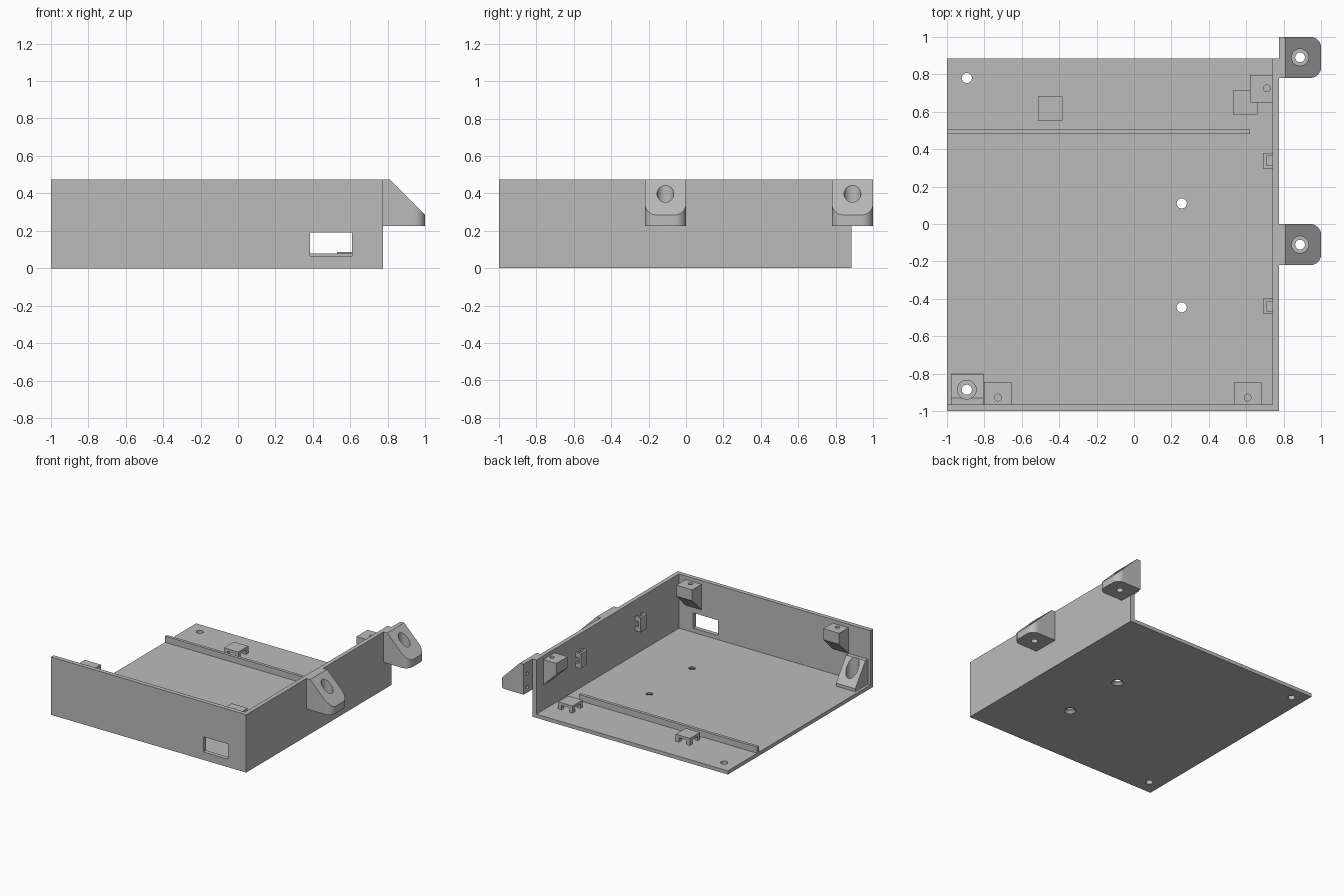
import bpy, bmesh, math
from mathutils import Matrix

if "Cube" in bpy.data.objects:
    bpy.data.objects.remove(bpy.data.objects["Cube"], do_unlink=True)

grey = bpy.data.materials.new("matte grey plastic")
grey.use_nodes = True
grey.diffuse_color = (0.5, 0.5, 0.5, 1)
grey.node_tree.nodes["Principled BSDF"].inputs["Base Color"].default_value = (0.5, 0.5, 0.5, 1)


def finish(name, bm):
    bmesh.ops.recalc_face_normals(bm, faces=bm.faces)
    mesh = bpy.data.meshes.new(name)
    bm.to_mesh(mesh)
    bm.free()
    mesh.materials.append(grey)
    obj = bpy.data.objects.new(name, mesh)
    bpy.context.collection.objects.link(obj)
    return obj


def prism(name, axis, points, start, end):
    """Extrude a 2D profile along one axis."""
    place = {"x": lambda u, v, t: (t, u, v),
             "y": lambda u, v, t: (u, t, v),
             "z": lambda u, v, t: (u, v, t)}[axis]
    bm = bmesh.new()
    low = [bm.verts.new(place(u, v, start)) for u, v in points]
    high = [bm.verts.new(place(u, v, end)) for u, v in points]
    bm.faces.new(low)
    bm.faces.new(high)
    for i in range(len(low)):
        j = (i + 1) % len(low)
        bm.faces.new((low[i], low[j], high[j], high[i]))
    return finish(name, bm)


def box(name, x0, x1, y0, y1, z0, z1):
    return prism(name, "z", [(x0, y0), (x1, y0), (x1, y1), (x0, y1)], z0, z1)


def drill(x, y, z0, z1, r0, r1=None):
    """Vertical cutter, straight or tapered."""
    bm = bmesh.new()
    bmesh.ops.create_cone(bm, cap_ends=True, segments=32, radius1=r0,
                          radius2=r0 if r1 is None else r1, depth=z1 - z0,
                          matrix=Matrix.Translation((x, y, (z0 + z1) / 2)))
    return finish("drill", bm)


def cut(obj, *cutters):
    bpy.context.view_layer.objects.active = obj
    for cutter in cutters:
        cutter.hide_render = True
        mod = obj.modifiers.new("cut", "BOOLEAN")
        mod.operation = "DIFFERENCE"
        mod.solver = "EXACT"
        mod.object = cutter
        bpy.ops.object.modifier_apply(modifier=mod.name)
        bpy.data.objects.remove(cutter, do_unlink=True)


def smooth(obj):
    bpy.ops.object.select_all(action="DESELECT")
    obj.select_set(True)
    bpy.context.view_layer.objects.active = obj
    bpy.ops.object.shade_smooth_by_angle(angle=math.radians(30))


FLOOR, TOP = 0.03, 0.475
BACK, SIDE = 0.885, 0.775
INNER_SIDE, INNER_FRONT = 0.74, -0.965

# Tray: floor, front wall and left wall, with window and screw holes
tray = box("tray", -1, SIDE, -1, BACK, 0, TOP)
cut(tray,
    box("hollow", -1.2, INNER_SIDE, INNER_FRONT, 1.2, FLOOR, 0.7),
    box("window", 0.385, 0.61, -1.1, -0.9, 0.065, 0.19))
for x, y in ((0.255, 0.11), (0.255, -0.445), (-0.893, 0.78), (-0.893, -0.885)):
    cut(tray, drill(x, y, -0.1, 0.1, 0.027))
    if x > 0:
        cut(tray, drill(x, y, -0.01, 0.018, 0.055, 0.027))
smooth(tray)

# Mounting ears on the outside of the left wall
RADIUS = 0.06
for label, y0 in (("front", -0.22), ("rear", 0.78)):
    y1 = y0 + 0.22
    plan = [(SIDE, y1), (SIDE, y0)]
    for cy, first in ((y0 + RADIUS, -90), (y1 - RADIUS, 0)):
        for step in range(9):
            a = math.radians(first + step * 90 / 8)
            plan.append((1 - RADIUS + RADIUS * math.cos(a), cy + RADIUS * math.sin(a)))
    ear = prism(label + "_mounting_ear", "z", plan, 0.225, TOP)
    slope = prism("slope", "y", [(0.71, 0.575), (1.11, 0.175), (1.11, 0.575)], y0 - 0.1, y1 + 0.1)
    mid = y0 + 0.11
    cut(ear, slope, drill(0.887, mid, 0.265, 0.7, 0.045), drill(0.887, mid, 0.1, 0.7, 0.026))
    if label == "rear":
        # Small pilot holes in the exposed inner face
        for z in (0.27, 0.38):
            ring = [(0.95 + 0.012 * math.cos(k * math.pi / 8), z + 0.012 * math.sin(k * math.pi / 8))
                    for k in range(16)]
            cut(ear, prism("pilot", "x", ring, 0.7, 0.81))
    smooth(ear)

# Lid screw bosses, tapering below into the walls
BOSS_TOP, BOSS_LOW = 0.445, 0.355


def boss_profile(wall, reach):
    return [(wall, BOSS_TOP), (reach, BOSS_TOP), (reach, BOSS_LOW),
            (wall, BOSS_LOW - abs(reach - wall))]


front_profile = boss_profile(INNER_FRONT, -0.845)
for name, axis, profile, a, b, hx, hy in (
        ("front_right_boss", "x", front_profile, -0.8, -0.655, -0.727, -0.927),
        ("front_left_boss", "x", front_profile, 0.535, 0.68, 0.607, -0.927),
        ("rear_boss", "y", boss_profile(INNER_SIDE, 0.62), 0.65, 0.795, 0.71, 0.725)):
    boss = prism(name, axis, profile, a, b)
    cut(boss, drill(hx, hy, 0.36, 0.6, 0.018))
    smooth(boss)

# Sloped corner mount on the floor
mount = prism("corner_mount", "x", [(INNER_FRONT, FLOOR), (-0.8, FLOOR), (-0.8, 0.055),
                                    (-0.93, 0.235), (INNER_FRONT, 0.235)], -0.978, -0.803)
cut(mount, drill(-0.893, -0.885, 0.055, 0.5, 0.05), drill(-0.893, -0.885, -0.1, 0.5, 0.027))
smooth(mount)

# Low rib across the floor
box("floor_rib", -1, 0.62, 0.48, 0.505, FLOOR, 0.08)

# Cable tie tables on the floor, with tunnels both ways
for label, x, y in (("right", -0.447, 0.615), ("left", 0.595, 0.65)):
    h, t = 0.065, 0.035
    table = box(label + "_tie_table", x - h, x + h, y - h, y + h, FLOOR, 0.088)
    cut(table,
        box("tunnel", x - t, x + t, y - 0.2, y + 0.2, 0.01, 0.066),
        box("tunnel", x - 0.2, x + 0.2, y - t, y + t, 0.01, 0.066))

# Cable tie loops on the left wall
for label, y in (("front", -0.44), ("rear", 0.338)):
    loop = box(label + "_tie_loop", 0.69, INNER_SIDE, y - 0.042, y + 0.042, 0.225, 0.345)
    cut(loop,
        box("tunnel", 0.708, 0.8, y - 0.024, y + 0.024, 0.1, 0.5),
        box("tunnel", 0.708, 0.8, y - 0.2, y + 0.2, 0.262, 0.308))
